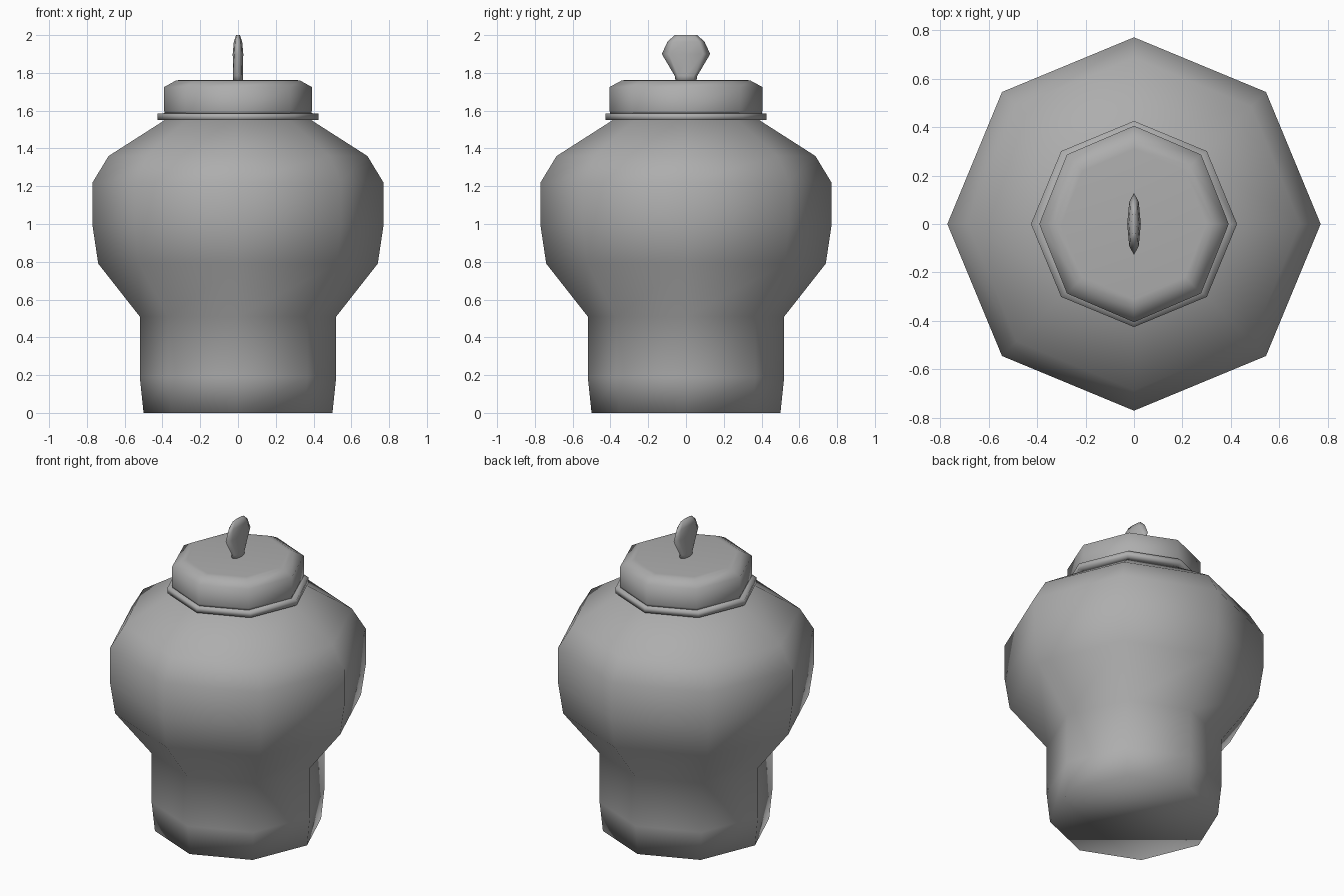
import bpy
import bmesh
from math import sin, cos, tau

cube = bpy.data.objects.get("Cube")
if cube:
    bpy.data.objects.remove(cube, do_unlink=True)

# Single grey glaze
GREY = (0.42, 0.42, 0.42, 1.0)
glaze = bpy.data.materials.new("grey_glaze")
glaze.use_nodes = True
glaze.diffuse_color = GREY
glaze.node_tree.nodes["Principled BSDF"].inputs["Base Color"].default_value = GREY


def loft(name, rings, sides=8):
    """Smooth solid through elliptical rings given as (x radius, y radius, height)."""
    bm = bmesh.new()
    loops = []
    for rx, ry, z in rings:
        angles = [tau * i / sides for i in range(sides)]
        loops.append([bm.verts.new((rx * cos(a), ry * sin(a), z)) for a in angles])
    for low, high in zip(loops, loops[1:]):
        for i in range(sides):
            j = (i + 1) % sides
            bm.faces.new((low[i], low[j], high[j], high[i]))
    bm.faces.new(loops[0][::-1])
    bm.faces.new(loops[-1])
    for face in bm.faces:
        face.smooth = True
    mesh = bpy.data.meshes.new(name)
    bm.to_mesh(mesh)
    bm.free()
    mesh.materials.append(glaze)
    obj = bpy.data.objects.new(name, mesh)
    bpy.context.collection.objects.link(obj)
    return obj


def lathe(name, profile, x_scale=1.0):
    return loft(name, [(r * x_scale, r, z) for r, z in profile])


# Jar body: foot, waist, belly and shoulder
lathe("jar_body", [(0.5, 0), (0.52, 0.19), (0.52, 0.51), (0.74, 0.79), (0.77, 0.99),
                   (0.77, 1.22), (0.685, 1.36), (0.38, 1.555)])

# Thin collar under the lid
lathe("collar", [(0.38, 1.55), (0.425, 1.55), (0.425, 1.585), (0.38, 1.587)])

# Lid with a chamfered top edge
lathe("lid", [(0.40, 1.58), (0.405, 1.6), (0.405, 1.725), (0.34, 1.76), (0.31, 1.763)], 0.965)

# Flat flared finial
loft("finial", [(0.028, 0.055, 1.755), (0.026, 0.06, 1.785), (0.028, 0.128, 1.9),
                (0.022, 0.098, 1.965), (0.010, 0.06, 2.0)])
